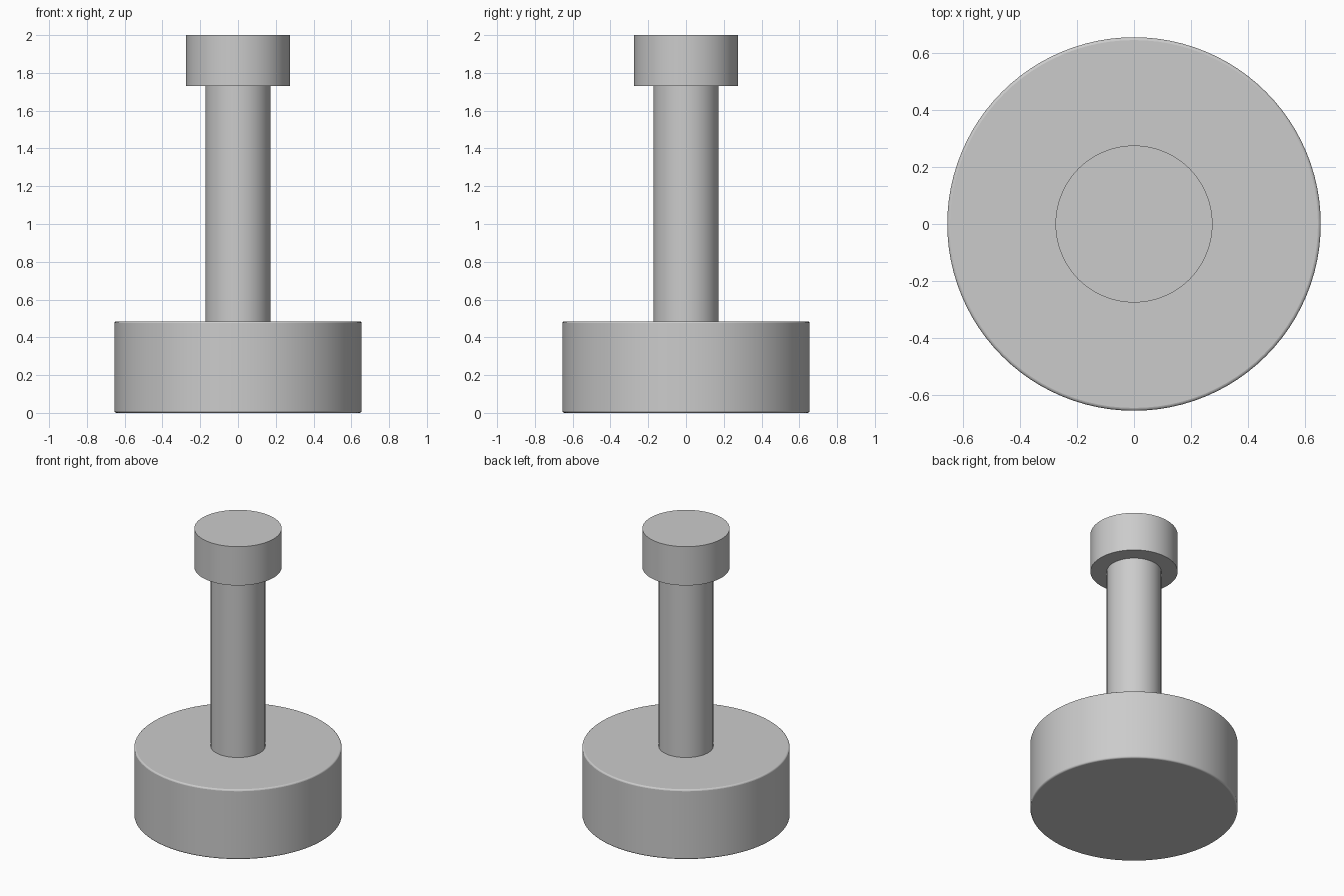
import bpy
import math

cube = bpy.data.objects.get("Cube")
if cube:
    bpy.data.objects.remove(cube, do_unlink=True)

GREY = (0.6, 0.6, 0.6, 1)
metal = bpy.data.materials.new("plain grey")
metal.use_nodes = True
metal.diffuse_color = GREY
metal.node_tree.nodes["Principled BSDF"].inputs["Base Color"].default_value = GREY


def disc(name, radius, bottom, top, bevel=0):
    """Upright cylinder between two heights, with optionally rounded rims."""
    bpy.ops.mesh.primitive_cylinder_add(
        vertices=96, radius=radius, depth=top - bottom,
        location=(0, 0, (bottom + top) / 2))
    obj = bpy.context.object
    obj.name = name
    obj.data.materials.append(metal)
    bpy.ops.object.shade_smooth_by_angle(angle=math.radians(35))
    if bevel:
        mod = obj.modifiers.new("rounded rims", "BEVEL")
        mod.width = bevel
        mod.segments = 3
        mod.limit_method = "ANGLE"
        mod.angle_limit = math.radians(40)
    return obj


# Heavy base with softened rims
disc("base", 0.654, 0, 0.485, bevel=0.01)
# Stem, sunk slightly into base and cap
disc("stem", 0.172, 0.45, 1.76)
# Crisp-edged cap
disc("cap", 0.275, 1.73, 2)
